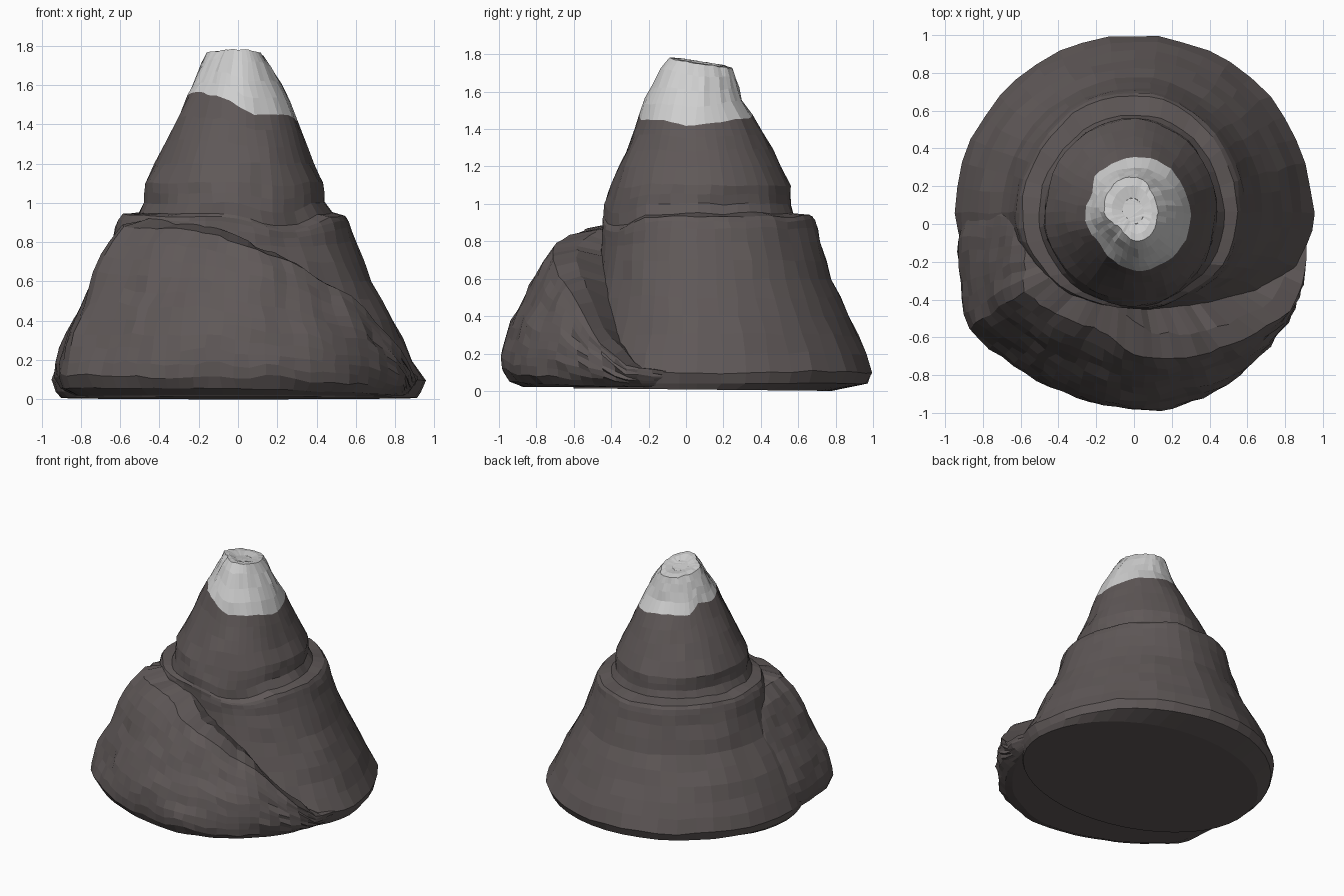
import bpy, bmesh, math, random
from mathutils import noise, Vector

random.seed(4)
cube = bpy.data.objects.get("Cube")
if cube:
    bpy.data.objects.remove(cube, do_unlink=True)


def material(name, rgb):
    mat = bpy.data.materials.new(name)
    mat.use_nodes = True
    mat.diffuse_color = (*rgb, 1)
    mat.node_tree.nodes["Principled BSDF"].inputs["Base Color"].default_value = (*rgb, 1)
    return mat


rock = material("dark rock", (0.115, 0.098, 0.097))
snow = material("pale snow", (0.62, 0.62, 0.62))


def lerp_table(table, key):
    """Linear interpolation in rows of (key, value, value, ...)."""
    if key <= table[0][0]:
        return table[0][1:]
    for a, b in zip(table, table[1:]):
        if key <= b[0]:
            t = (key - a[0]) / (b[0] - a[0])
            return [p + (q - p) * t for p, q in zip(a[1:], b[1:])]
    return table[-1][1:]


def loft(name, rows, mats, snow_row=None):
    """Skin closed rows of points and cap both ends."""
    bm = bmesh.new()
    grid = [[bm.verts.new(p) for p in row] for row in rows]
    n = len(rows[0])
    for i in range(len(grid) - 1):
        for j in range(n):
            k = (j + 1) % n
            f = bm.faces.new((grid[i][j], grid[i][k], grid[i + 1][k], grid[i + 1][j]))
            f.material_index = int(snow_row is not None and i >= snow_row)
    bm.faces.new(grid[0][::-1])
    bm.faces.new(grid[-1]).material_index = int(snow_row is not None)
    bmesh.ops.triangulate(bm, faces=[f for f in bm.faces if len(f.verts) > 4])
    bmesh.ops.recalc_face_normals(bm, faces=bm.faces)
    mesh = bpy.data.meshes.new(name)
    bm.to_mesh(mesh)
    bm.free()
    for m in mats:
        mesh.materials.append(m)
    bpy.context.collection.objects.link(bpy.data.objects.new(name, mesh))


def rough(p, amount):
    """Uneven rock: push a point by smooth noise plus a little jitter."""
    wave = noise.noise_vector(Vector(p) * 5) * amount
    return Vector(p) + wave + Vector([random.uniform(-.3, .3) * amount for _ in range(3)])


# Mountain silhouette: height, right, left, front and back reach
reach = [
    (0.0, .90, .91, .60, .78), (.04, .93, .93, .60, .97), (.1, .95, .95, .60, 1.0),
    (.2, .915, .885, .58, .965), (.4, .825, .785, .52, .87), (.6, .70, .685, .47, .78),
    (.8, .635, .60, .45, .72), (.9, .615, .575, .45, .70), (.935, .59, .55, .45, .68),
    (.95, .50, .475, .44, .58), (1.0, .47, .435, .435, .56), (1.1, .47, .435, .40, .55),
    (1.2, .42, .39, .36, .50), (1.4, .32, .31, .27, .405), (1.55, .25, .25, .22, .305),
    (1.7, .19, .17, .14, .265), (1.75, .16, .125, .09, .25),
]
# Height of the snow edge around the peak
snow_edge = [(0, 1.42), (45, 1.45), (90, 1.47), (110, 1.49), (140, 1.49), (155, 1.55),
             (180, 1.53), (215, 1.56), (255, 1.54), (285, 1.45), (320, 1.45), (360, 1.42)]
# The ledge sags where it meets the front shoulder
ledge_sag = [(265, 0), (290, .07), (308, .07), (330, 0)]
levels = [0, .04, .1, .2, .3, .4, .5, .6, .7, .8, .87, .91, .935, .95, 1.0, 1.05, 1.1,
          1.2, 1.3, 1.39, 1.48, 1.56, 1.63, 1.7, 1.75]
SNOW_ROW = levels.index(1.48)
SIDES = 44
CY = .06


def ring_point(deg, z, scale=1.0):
    right, left, front, back = lerp_table(reach, z)
    c, s = math.cos(math.radians(deg)), math.sin(math.radians(deg))
    # the summit is cut back on its front right corner
    scale *= 1 - max(0, z - 1.55) * max(0, 1 - abs(deg - 228) / 50) * 1.5
    x = c * (left if c > 0 else right)
    y = s * ((back - CY) if s > 0 else (front + CY))
    return x * scale, CY + y * scale


def tilt(x, y):
    """The summit leans down toward the back left."""
    return .01 - (y - .06) * .15 - x * .06


rows = []
for level in levels:
    row = []
    for j in range(SIDES):
        deg = 360 * j / SIDES
        weight = max(0, 1 - abs(level - 1.48) / .26)
        z = level + weight * (lerp_table(snow_edge, deg)[0] - 1.48)
        x, y = ring_point(deg, z)
        z -= lerp_table(ledge_sag, deg)[0] * max(0, 1 - abs(level - .94) / .2)
        z += tilt(x, y) * max(0, level - 1.6) / .15
        p = rough((x, y, z), .004 if level < .1 else .014)
        # the underside rises slightly toward the front
        p.z = max(.01, p.z) if level else max(0, .008 - .01 * y)
        row.append(p)
    rows.append(row)
# Shallow summit hollow
for scale, z in ((.75, 1.75), (.4, 1.735)):
    ring = [ring_point(360 * j / SIDES, 1.75, scale) for j in range(SIDES)]
    rows.append([rough((x, y, z + tilt(x, y)), .006) for x, y in ring])
loft("mountain_body", rows, [rock, snow], SNOW_ROW)

# Front shoulder: a thick slab of rock whose crest slopes down to the left side
START, END = 172, 358
crest = [(START, .86), (185, .9), (208, .92), (225, .91), (257, .88), (273, .82),
         (294, .70), (312, .57), (330, .31), (341, .14), (END, .10)]
bulge = [(0, .87), (.02, .91), (.07, .965), (.14, .99), (.22, .98), (.35, .94), (.5, .865),
         (.6, .81), (.7, .755), (.8, .68), (.86, .61), (.92, .54)]
# Around the foot: outline factor, and extra push of the upper corner
foot = [(START, .9, 0), (182, .95, .01), (197, .99, .05), (211, 1.065, .09), (225, 1.01, .06),
        (238, .995, .02), (247, .98, 0), (270, 1.0, 0), (279, 1.01, 0), (300, .99, 0),
        (325, .975, 0), (345, .96, 0), (END, .93, 0)]
COLUMNS, STEPS = 42, 13
columns = []
for j in range(COLUMNS + 1):
    deg = START + (END - START) * j / COLUMNS
    c, s = math.cos(math.radians(deg)), math.sin(math.radians(deg))
    top = lerp_table(crest, deg)[0]
    scale, push = lerp_table(foot, deg)
    top_r = lerp_table(bulge, top)[0]
    profile = [(.25, 0), (top_r - .28, max(.01, top - .05)), (top_r - .11, top)]
    for i in range(STEPS):
        z = top * .96 * (1 - i / (STEPS - 1)) ** 1.1
        profile.append((lerp_table(bulge, z)[0], z))
    column = []
    for i, (r, z) in enumerate(profile):
        # the right flank is steeper and its upper corner stands proud
        r = r * scale * (1 - .06 * max(0, -c) * min(1, z * 2)) + push * max(0, z - .4) / .5
        p = rough((c * r, s * r, z), .024 if z > .06 else .008)
        p.z = max(.02, p.z)
        p.y = max(p.y, -1)
        column.append(p)
    columns.append(column)
loft("front_shoulder", columns, [rock])
